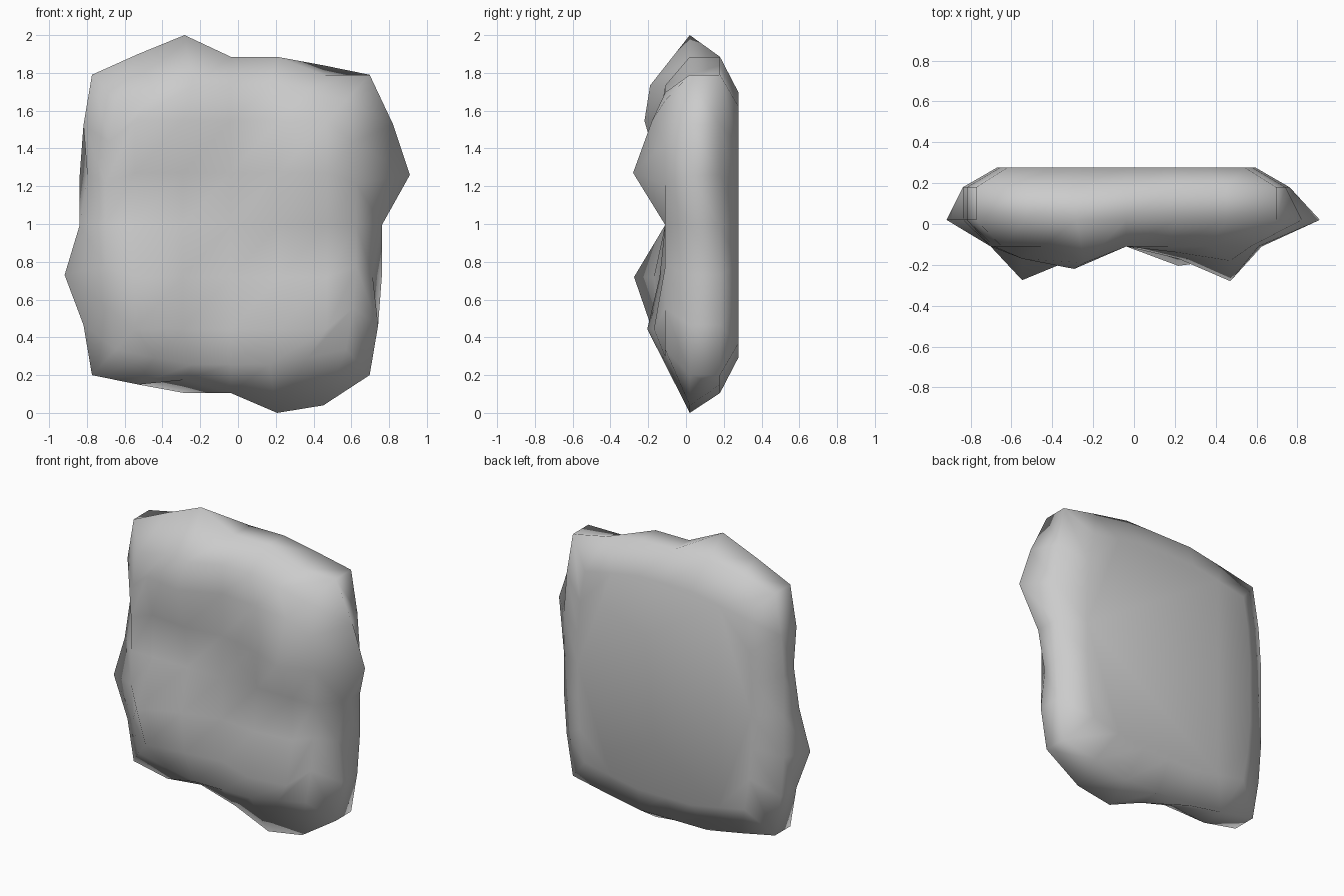
import bpy, bmesh

if "Cube" in bpy.data.objects:
    bpy.data.objects.remove(bpy.data.objects["Cube"])

CX, CZ, DX, DZ = -0.038, 0.995, 0.245, 0.265
SIDE = {0: 0.80, 1: 0.80, 2: 0.78, 3: 0.735}   # half width per row
CAP = {0: 0.89, 1: 0.89, 2: 0.845, 3: 0.795}   # half height per column

# outward dents and knobs on the widest ring, by grid position
KNOBS = {(-2, 3): 0.06, (-1, 3): 0.115, (2, 3): -0.05,
         (3, 2): 0.08, (3, 1): 0.148, (3, -1): -0.05,
         (2, -3): 0.11, (1, -3): 0.105, (-1, -3): -0.07,
         (-3, -1): 0.08, (-3, 1): -0.04}
# front face depth of the four lumps
LUMPS = {(-1, 2): -0.22, (-2, 2): -0.17, (-1, 1): -0.14, (-1, 3): -0.19,
         (2, 1): -0.28, (2, 2): -0.18, (1, 1): -0.17, (1, 2): -0.14,
         (-2, -1): -0.275, (-2, -2): -0.18, (-1, -1): -0.17, (-1, -2): -0.14,
         (1, -2): -0.205, (2, -2): -0.17, (1, -1): -0.14}


def rim_point(i, j, scale, knob=0.0):
    x, z = i * DX, j * DZ
    if abs(i) == 3:
        x = (SIDE[abs(j)] + knob) * i / 3
    if abs(j) == 3:
        z = (CAP[abs(i)] + knob) * j / 3
    return CX + x * scale, CZ + z * scale


# perimeter of the 7 x 7 grid, anticlockwise seen from the front
rim = ([(i, -3) for i in range(-3, 3)] + [(3, j) for j in range(-3, 3)]
       + [(i, 3) for i in range(3, -3, -1)] + [(-3, j) for j in range(3, -3, -1)])

bm = bmesh.new()


def ring(y, scale, knobs={}):
    verts = []
    for k in rim:
        x, z = rim_point(*k, scale, knobs.get(k, 0.0))
        verts.append(bm.verts.new((x, y, z)))
    return verts


# flat back, rounded edge and knobbly side
rings = [ring(0.277, 0.79), ring(0.18, 1.0), ring(0.02, 1.0, KNOBS)]

# lumpy front grid
front = {}
for i in range(-3, 4):
    for j in range(-3, 4):
        if max(abs(i), abs(j)) == 3:
            x, z = rim_point(i, j, 0.83)
        else:
            x, z = CX + i * DX * 1.04, CZ + j * DZ * 1.04
        front[i, j] = bm.verts.new((x, LUMPS.get((i, j), -0.11), z))
rings.append([front[k] for k in rim])
for i in range(-3, 3):
    for j in range(-3, 3):
        bm.faces.new([front[i, j], front[i + 1, j], front[i + 1, j + 1], front[i, j + 1]])

for a, b in zip(rings, rings[1:]):
    for n in range(24):
        m = (n + 1) % 24
        bm.faces.new([a[n], a[m], b[m], b[n]])
bm.faces.new(rings[0])
bmesh.ops.recalc_face_normals(bm, faces=bm.faces[:])
for f in bm.faces:
    f.smooth = True

mesh = bpy.data.meshes.new("stone_slab")
bm.to_mesh(mesh)
bm.free()
slab = bpy.data.objects.new("stone_slab", mesh)
bpy.context.collection.objects.link(slab)
